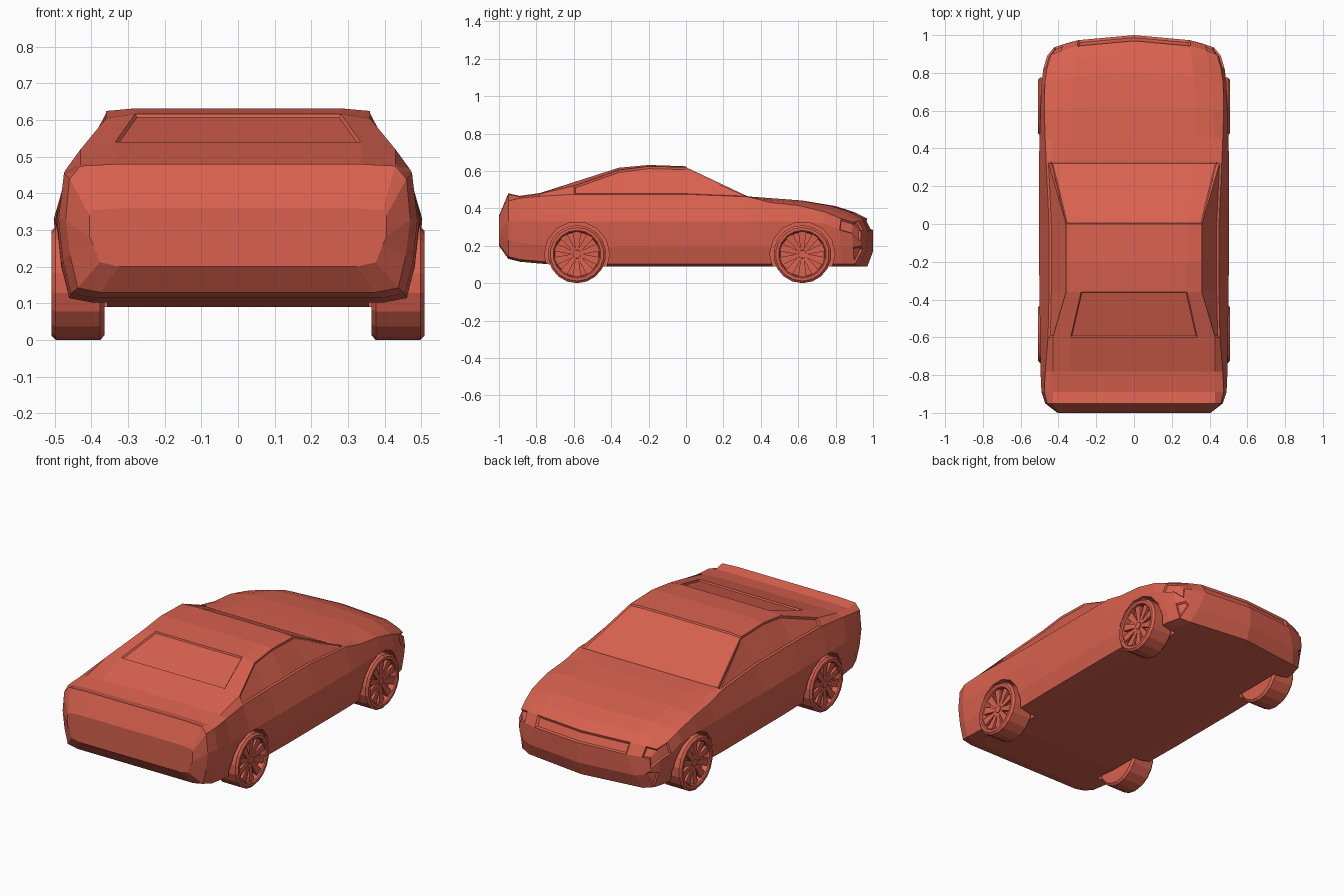
import bpy, bmesh, math
from mathutils import Matrix, Vector

if "Cube" in bpy.data.objects:
    bpy.data.objects.remove(bpy.data.objects["Cube"])

red = bpy.data.materials.new("red_paint")
red.diffuse_color = (0.69, 0.12, 0.077, 1)
red.use_nodes = True
red.node_tree.nodes["Principled BSDF"].inputs["Base Color"].default_value = red.diffuse_color


def finish(bm, name, mat=red):
    bmesh.ops.recalc_face_normals(bm, faces=bm.faces)
    me = bpy.data.meshes.new(name)
    bm.to_mesh(me)
    bm.free()
    ob = bpy.data.objects.new(name, me)
    bpy.context.collection.objects.link(ob)
    me.materials.append(mat)
    return ob


# Body stations: y, floor z, max half width, shoulder z, shoulder x, edge z, edge x, top z
STATIONS = [
    (-1.00, .200, .405, .340, .405, .355, .395, .360),
    (-.95, .130, .470, .440, .460, .475, .430, .480),
    (-.89, .115, .490, .455, .475, .463, .430, .467),
    (-.78, .105, .495, .465, .470, .478, .430, .482),
    (-.60, .090, .498, .475, .455, .520, .430, .540),
    (-.36, .090, .500, .475, .450, .605, .360, .617),
    (-.20, .090, .503, .475, .450, .625, .360, .632),
    (.00, .090, .503, .475, .450, .620, .360, .625),
    (.33, .090, .503, .462, .465, .464, .440, .462),
    (.45, .090, .500, .432, .470, .445, .425, .455),
    (.62, .090, .495, .415, .475, .430, .420, .442),
    (.80, .090, .490, .380, .472, .395, .410, .412),
    (.90, .090, .480, .345, .460, .365, .390, .380),
    (.97, .090, .460, .325, .440, .335, .385, .345),
    (1.00, .170, .425, .280, .420, .282, .380, .285),
]
Y = [s[0] for s in STATIONS]


def half_section(y, zb, wm, zs, ws, zr, wr, zt):
    pts = [(0, zb), (.80 * wm, zb), (.93 * wm, zb + .012),
           (.975 * wm, min(zb + .10, zs - .08)),
           (wm, min(.33, zs - .06)), (ws, zs), (wr, zr), (.78 * wr, zt), (0, zt)]
    bow = .09 * min(1, max(0, (y - .55) / .4))      # nose curves back at the sides
    return [Vector((x, y - bow * (x / .48) ** 2.5, z)) for x, z in pts]


bm = bmesh.new()
faces = {}                                           # (station, strip, side) -> face
rings = []
for s in STATIONS:
    right = [bm.verts.new(p) for p in half_section(*s)]
    left = [v if i in (0, 8) else bm.verts.new((-v.co.x, v.co.y, v.co.z))
            for i, v in enumerate(right)]
    rings.append((right, left))
for i in range(len(rings) - 1):
    for side in (0, 1):
        a, b = rings[i][side], rings[i + 1][side]
        for k in range(8):
            faces[i, k, side] = bm.faces.new((a[k], a[k + 1], b[k + 1], b[k]))
for ring in (rings[0], rings[-1]):                   # tail and nose panels
    for r in ring:
        for k in range(3):
            bm.faces.new((r[k], r[k + 1], r[7 - k], r[8 - k]))
        bm.faces.new((r[3], r[4], r[5]))
bmesh.ops.recalc_face_normals(bm, faces=bm.faces)


def recess(keys, thick, depth):
    bmesh.ops.inset_region(bm, faces=[faces[k] for k in keys], thickness=thick,
                           depth=-depth, use_even_offset=True)


# Windows
i_roof, i_cowl, i_deck = Y.index(0), Y.index(.33), Y.index(-.60)
recess([(i_roof, k, s) for k in (6, 7) for s in (0, 1)], .008, .006)      # windscreen
recess([(i_deck, 7, s) for s in (0, 1)], .006, .008)                      # rear window
for s in (0, 1):
    recess([(i, 5, s) for i in range(i_deck, i_cowl)], .010, .008)        # side windows
# Headlights, grille and lower bumper openings
n = len(Y) - 2
recess([(n, 7, s) for s in (0, 1)], .010, .010)
for s in (0, 1):
    recess([(n - 1, 4, s), (n, 4, s), (n, 5, s)], .006, .010)
    recess([(n, 2, s)], .008, .008)
body = finish(bm, "car_body")

# Wheel arches cut into the body
AXLES = (-.583, .622)
WZ = .155
for y in AXLES:
    for sx in (-1, 1):
        bm = bmesh.new()
        bmesh.ops.create_cone(bm, cap_ends=True, segments=14, radius1=.174, radius2=.174, depth=.25,
                              matrix=Matrix.Translation((sx * .482, y, WZ)) @ Matrix.Rotation(math.pi / 2, 4, 'Y'))
        cutter = finish(bm, "arch_cutter")
        cutter.hide_render = True
        mod = body.modifiers.new("arch", 'BOOLEAN')
        mod.operation, mod.object, mod.solver = 'DIFFERENCE', cutter, 'EXACT'
        bpy.context.view_layer.objects.active = body
        bpy.ops.object.modifier_apply(modifier=mod.name)
        bpy.data.objects.remove(cutter)


# Wheels: turned tyre and rim, tapered spokes and hub
def wheel(name, y, sx):
    bm = bmesh.new()
    prof = [(.365, 0), (.365, .143), (.376, .155), (.498, .155), (.509, .143),
            (.509, .128), (.503, .122), (.470, .118), (.470, 0)]
    vs = [bm.verts.new((x, 0, r)) for x, r in prof]
    es = [bm.edges.new(p) for p in zip(vs, vs[1:])]
    bmesh.ops.spin(bm, geom=vs + es, cent=(0, 0, 0), axis=(1, 0, 0),
                   angle=2 * math.pi, steps=18)
    bmesh.ops.remove_doubles(bm, verts=bm.verts, dist=1e-4)
    for i in range(10):
        box = bmesh.ops.create_cube(bm, size=1)["verts"]
        for v in box:
            outer = v.co.z > 0
            v.co = Vector((.480 + v.co.x * .016 + (.008 if outer else 0),
                           v.co.y * (.044 if outer else .016), .121 if outer else .015))
        bmesh.ops.rotate(bm, verts=box, cent=(0, 0, 0),
                         matrix=Matrix.Rotation(i * math.pi / 5, 3, 'X'))
    bmesh.ops.create_cone(bm, cap_ends=True, segments=10, radius1=.026, radius2=.022, depth=.03,
                          matrix=Matrix.Translation((.479, 0, 0)) @ Matrix.Rotation(math.pi / 2, 4, 'Y'))
    for v in bm.verts:
        v.co = Vector((sx * v.co.x, v.co.y + y, v.co.z + WZ))
    finish(bm, name)


for end, y in zip(("rear", "front"), AXLES):
    for side, sx in (("left", -1), ("right", 1)):
        wheel(f"{end}_{side}_wheel", y, sx)
